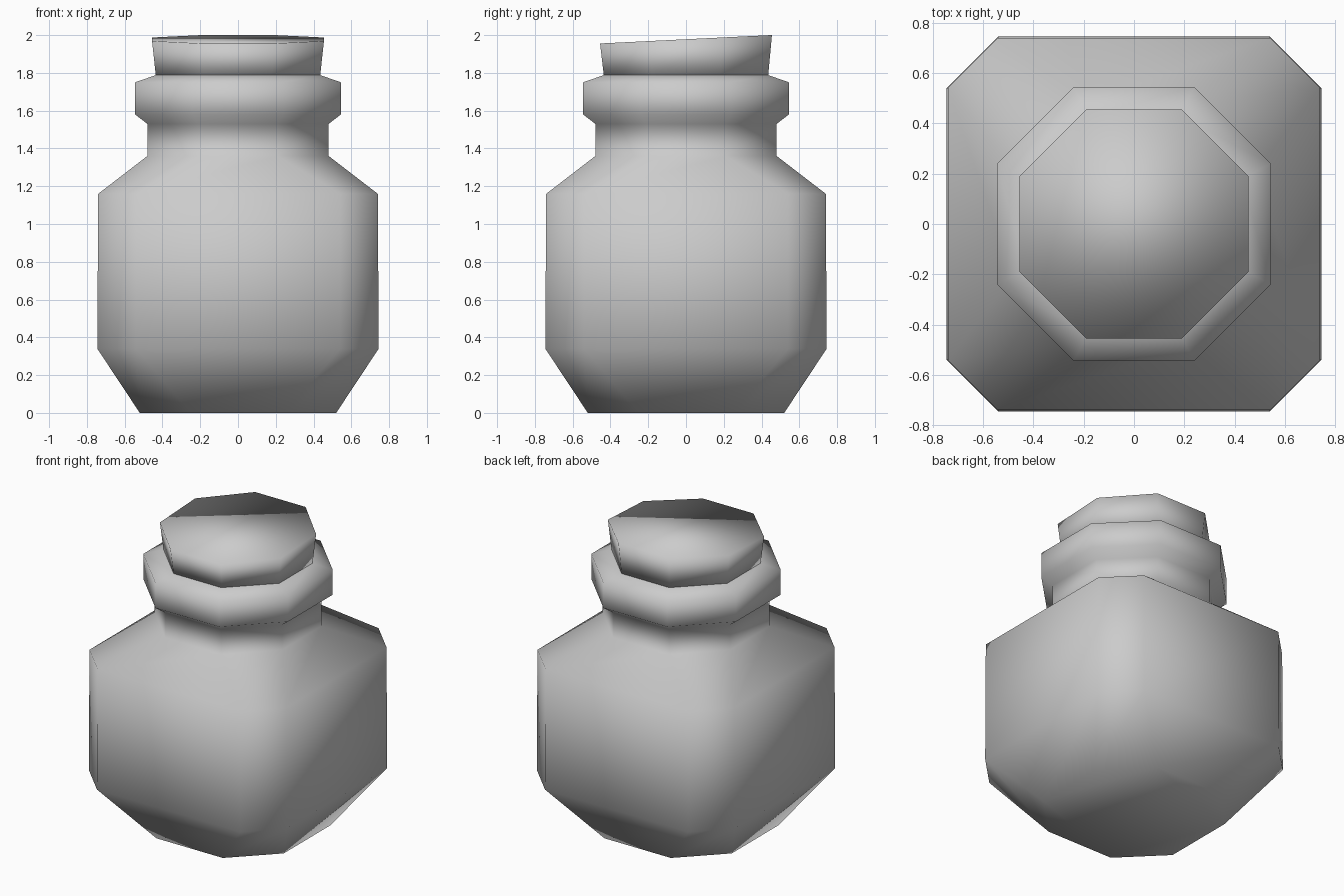
import bpy
import bmesh

cube = bpy.data.objects.get("Cube")
if cube:
    bpy.data.objects.remove(cube, do_unlink=True)


def make_material(name, color):
    mat = bpy.data.materials.new(name)
    mat.use_nodes = True
    mat.diffuse_color = color
    mat.node_tree.nodes["Principled BSDF"].inputs["Base Color"].default_value = color
    return mat


grey = make_material("plain grey", (0.6, 0.6, 0.6, 1.0))


def octagon(half, corner):
    """Square outline with cut corners, counter-clockwise."""
    h, c = half, corner
    return [(h, -c), (h, c), (c, h), (-c, h), (-h, c), (-h, -c), (-c, -h), (c, -h)]


def loft(name, rings, cap_top=True, tilt=0.0):
    """Skin octagon rings of (half width, corner, height); tilt slopes the last one."""
    bm = bmesh.new()
    loops = []
    for i, (half, corner, z) in enumerate(rings):
        slope = tilt if i == len(rings) - 1 else 0.0
        loops.append([bm.verts.new((x, y, z + slope * y)) for x, y in octagon(half, corner)])
    for low, high in zip(loops, loops[1:]):
        for i in range(8):
            j = (i + 1) % 8
            bm.faces.new((low[i], low[j], high[j], high[i]))
    bm.faces.new(list(reversed(loops[0])))
    if cap_top:
        bm.faces.new(loops[-1])
    for face in bm.faces:
        face.smooth = True
    bm.normal_update()
    mesh = bpy.data.meshes.new(name)
    bm.to_mesh(mesh)
    bm.free()
    mesh.materials.append(grey)
    obj = bpy.data.objects.new(name, mesh)
    bpy.context.collection.objects.link(obj)
    return obj


# Jar: tapered base, square belly, shoulder, neck and thick rim
loft("jar_body", [
    (0.52, 0.25, 0.0),
    (0.745, 0.54, 0.34),
    (0.74, 0.54, 1.16),
    (0.48, 0.21, 1.36),
    (0.48, 0.21, 1.53),
    (0.545, 0.24, 1.58),
    (0.545, 0.24, 1.75),
    (0.43, 0.18, 1.79),
], cap_top=False)

# Flared stopper with a sloping top
loft("stopper", [
    (0.435, 0.18, 1.785),
    (0.455, 0.19, 1.978),
], tilt=0.049)
